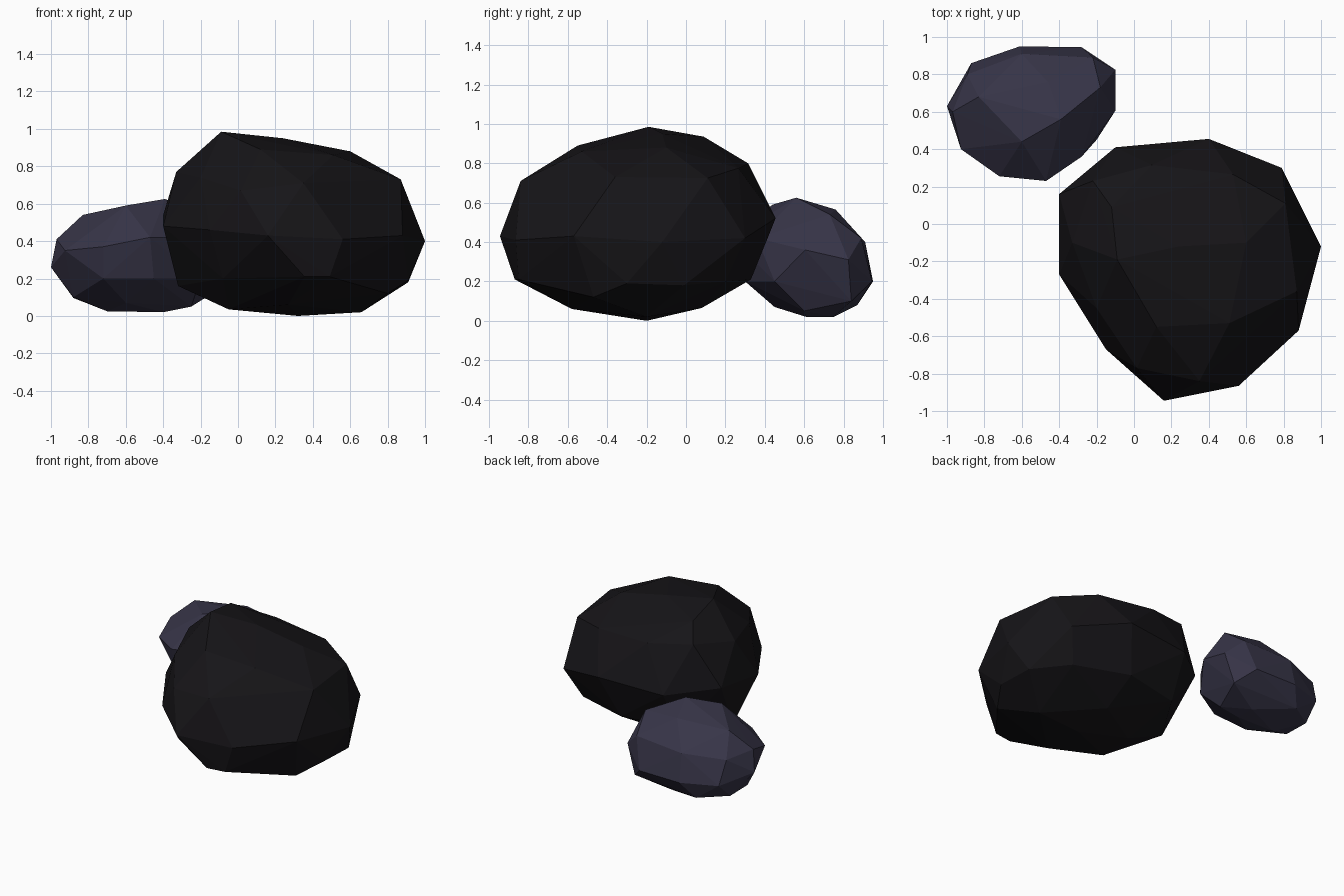
import bpy, bmesh


def boulder(name, tiers, color):
    """Faceted stone: convex skin over a few corner points per height tier."""
    bm = bmesh.new()
    for tier in tiers:
        for p in tier:
            bm.verts.new(p)
    hull = bmesh.ops.convex_hull(bm, input=bm.verts[:])
    spare = {v for v in hull["geom_interior"] + hull["geom_unused"]
             if isinstance(v, bmesh.types.BMVert)}
    bmesh.ops.delete(bm, geom=list(spare), context='VERTS')
    bmesh.ops.recalc_face_normals(bm, faces=bm.faces[:])
    mesh = bpy.data.meshes.new(name)
    bm.to_mesh(mesh)
    bm.free()
    mat = bpy.data.materials.new(name + "_stone")
    mat.diffuse_color = (*color, 1)
    mesh.materials.append(mat)
    bpy.context.collection.objects.link(bpy.data.objects.new(name, mesh))


# Large dark rock: crown, shoulder, waist, foot
boulder("large_rock", [
    [(-.09, -.19, .985), (-.12, .09, .935), (.24, -.12, .95), (.60, -.10, .88),
     (.12, -.55, .89), (.51, -.53, .86)],
    [(-.33, -.10, .77), (-.22, .23, .84), (.095, .315, .80), (.53, .265, .775), (.81, .11, .725),
     (.87, -.36, .73), (.35, -.84, .71), (.015, -.77, .67), (-.20, -.45, .74)],
    [(-.10, .41, .50), (.40, .455, .52), (.79, .30, .42), (1, -.12, .40), (.88, -.57, .43),
     (.56, -.865, .41), (.16, -.945, .43), (-.15, -.67, .46), (-.40, -.27, .48), (-.40, .16, .54)],
    [(-.32, -.09, .16), (-.12, .25, .20), (.30, .33, .21), (.70, .20, .20), (.91, -.01, .18),
     (.91, -.30, .19), (.80, -.47, .12), (.49, -.85, .21), (.355, -.87, .21), (-.08, -.58, .20)],
    [(-.05, -.38, .035), (-.03, -.10, .035), (.32, -.20, 0), (.66, -.20, .02),
     (.30, .08, .065), (.27, -.58, .06)],
], (.008, .0072, .009))

# Small violet-grey rock behind it
boulder("small_rock", [
    [(-.39, .56, .625), (-.60, .44, .59), (-.83, .68, .54), (-.46, .76, .565), (-.18, .73, .54)],
    [(-.925, .40, .35), (-.97, .60, .41), (-.89, .80, .385), (-.60, .91, .40), (-.22, .89, .42),
     (-.10, .825, .31), (-.10, .605, .36), (-.28, .36, .42), (-.47, .23, .42), (-.72, .255, .37)],
    [(-1, .63, .26), (-.87, .86, .21), (-.61, .95, .20), (-.28, .945, .20), (-.72, .30, .20),
     (-.45, .30, .20), (-.20, .45, .20)],
    [(-.88, .74, .096), (-.88, .54, .10), (-.70, .61, .025), (-.40, .75, .02), (-.40, .61, .02),
     (-.25, .60, .05), (-.17, .84, .10), (-.69, .87, .08), (-.60, .45, .07)],
], (.038, .035, .064))
